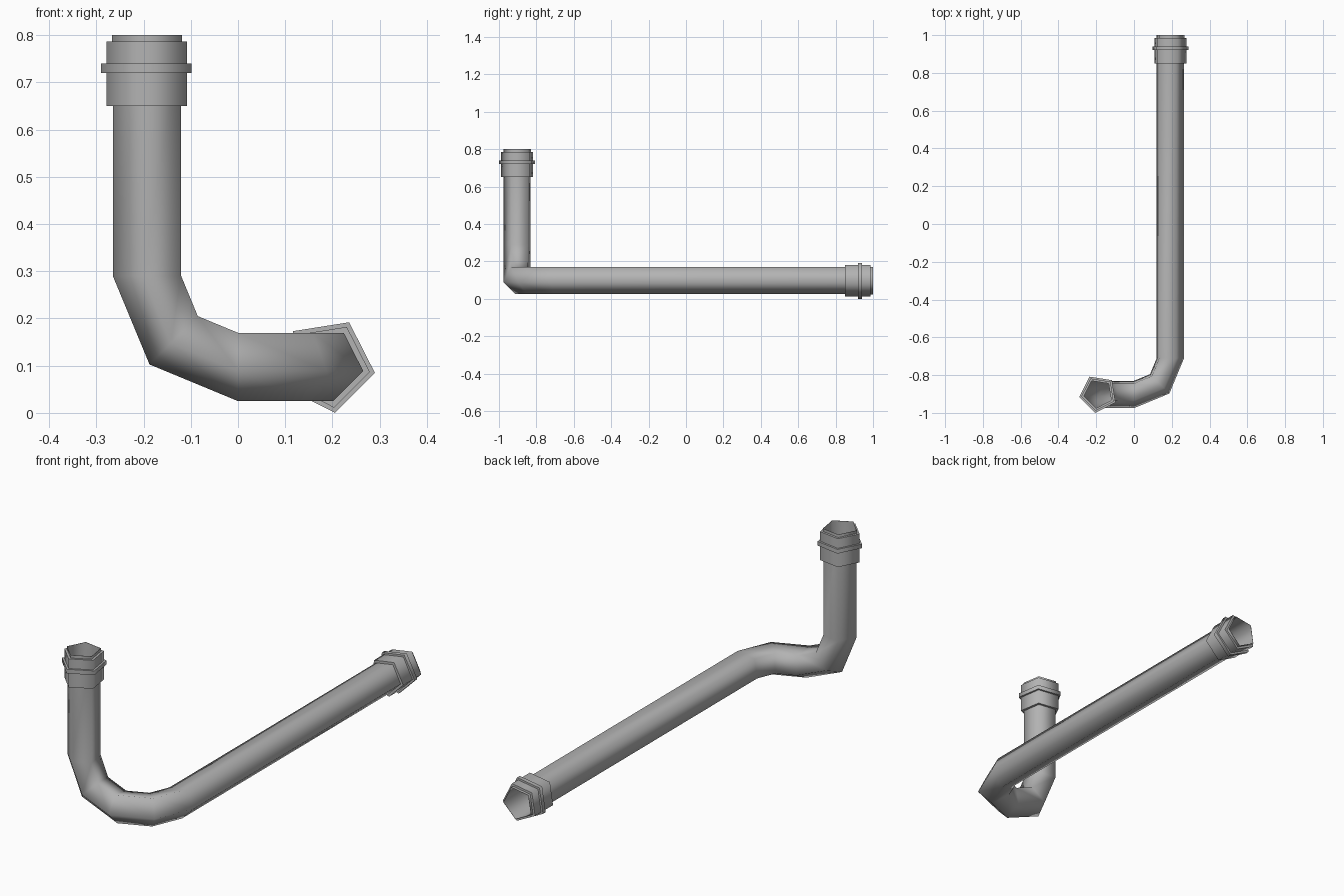
import bpy
import bmesh
from math import sin, cos, radians
from mathutils import Vector

cube = bpy.data.objects.get("Cube")
if cube:
    bpy.data.objects.remove(cube, do_unlink=True)

SIDES = 5
PHASE = radians(-9)
TUBE_R = 0.077
BEND_R = 0.189
X, Y, Z = Vector((1, 0, 0)), Vector((0, 1, 0)), Vector((0, 0, 1))

grey = bpy.data.materials.new("pipe grey")
grey.use_nodes = True
grey.diffuse_color = (0.45, 0.45, 0.45, 1)
grey.node_tree.nodes["Principled BSDF"].inputs["Base Color"].default_value = (0.45, 0.45, 0.45, 1)


def loft(name, rings):
    """Skin five-sided rings, each given as (centre, u axis, v axis, radius)."""
    bm = bmesh.new()
    loops = []
    for centre, u, v, r in rings:
        angles = [PHASE + radians(360 * k / SIDES) for k in range(SIDES)]
        loops.append([bm.verts.new(centre + r * (cos(a) * u + sin(a) * v)) for a in angles])
    for low, high in zip(loops, loops[1:]):
        for k in range(SIDES):
            n = (k + 1) % SIDES
            bm.faces.new((low[k], low[n], high[n], high[k]))
    bmesh.ops.recalc_face_normals(bm, faces=bm.faces)
    mesh = bpy.data.meshes.new(name)
    bm.to_mesh(mesh)
    bm.free()
    mesh.materials.append(grey)
    obj = bpy.data.objects.new(name, mesh)
    bpy.context.collection.objects.link(obj)
    bpy.ops.object.select_all(action='DESELECT')
    obj.select_set(True)
    bpy.context.view_layer.objects.active = obj
    bpy.ops.object.shade_smooth_by_angle(angle=radians(80))
    return obj


# Pipe: upright run, bend towards +x, bend towards +y, long run
top = Vector((-BEND_R, -0.899, 0.8))
end = Vector((BEND_R, 1.0, 0.101))
first_pivot = Vector((0, top.y, end.z + BEND_R))
second_pivot = Vector((0, top.y + BEND_R, end.z))
path = [(top, -X, Y, TUBE_R)]
for step in range(3):
    a = radians(45 * step)
    out = -X * cos(a) - Z * sin(a)
    path.append((first_pivot + BEND_R * out, out, Y, TUBE_R))
for step in range(1, 3):
    a = radians(45 * step)
    out = -Y * cos(a) + X * sin(a)
    path.append((second_pivot + BEND_R * out, -Z, -out, TUBE_R))
path.append((end, -Z, -X, TUBE_R))
loft("pipe", path)

# Stepped collars: (radius, distance back from the open end)
PROFILE = [(TUBE_R, 0.15), (0.091, 0.15), (0.091, 0.08), (0.102, 0.08),
           (0.102, 0.06), (0.091, 0.06), (0.091, 0.014), (0.0785, 0.014),
           (0.0785, 0), (TUBE_R, 0)]
for name, tip, inward, u, v in (("upright_collar", top, -Z, -X, Y),
                                ("long_run_collar", end, -Y, -Z, -X)):
    loft(name, [(tip + inward * d, u, v, r) for r, d in PROFILE])
